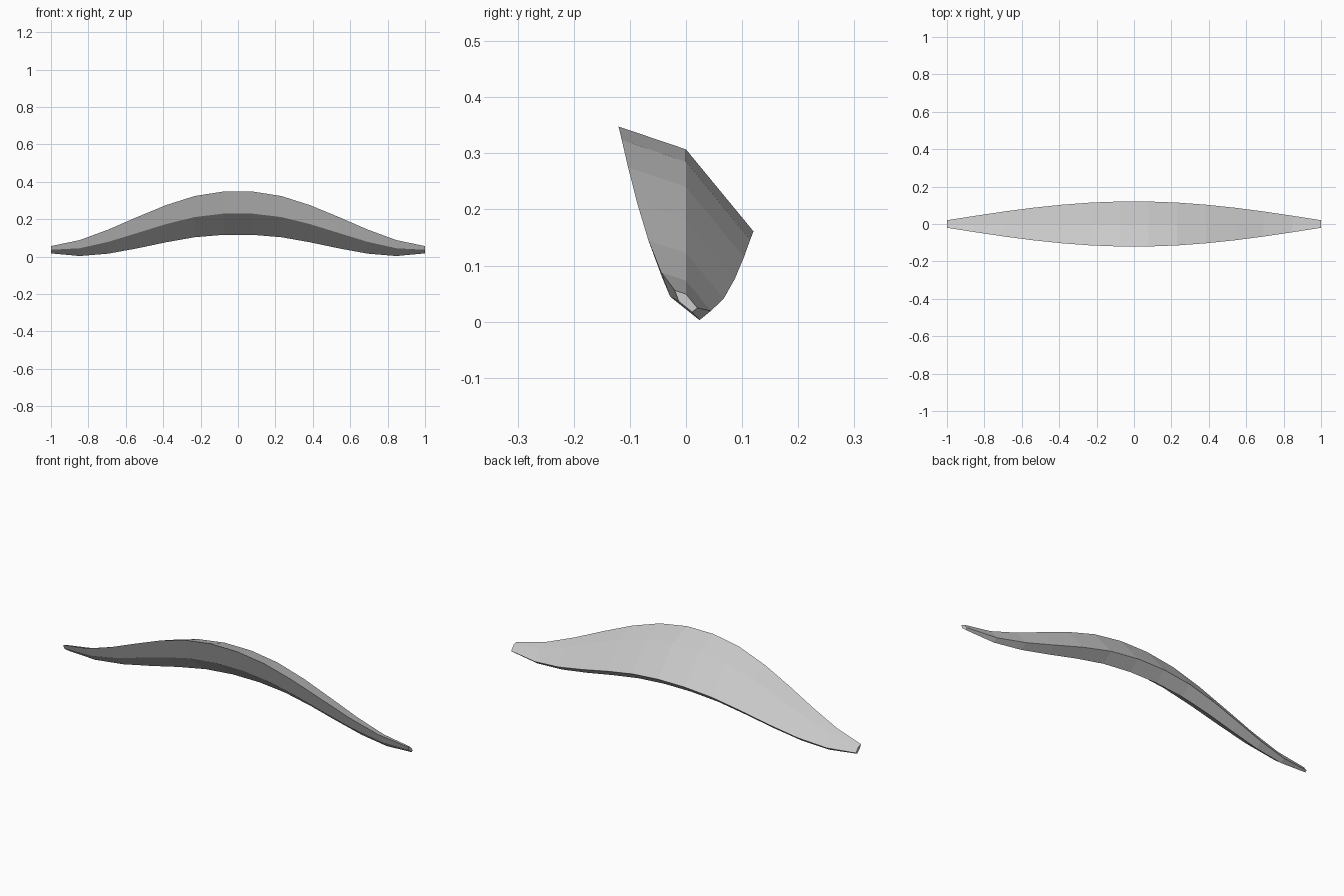
import bpy, bmesh, math

cube = bpy.data.objects.get("Cube")
if cube:
    bpy.data.objects.remove(cube, do_unlink=True)

# Plain grey material
grey = bpy.data.materials.new("light_grey")
grey.use_nodes = True
grey.diffuse_color = (0.6, 0.6, 0.6, 1)
grey.node_tree.nodes["Principled BSDF"].inputs["Base Color"].default_value = (0.6, 0.6, 0.6, 1)

# Five-sided cross-section (y, z) measured from the top ridge
SECTION = [(-0.121, 0.041), (-0.077, -0.078), (0.066, -0.192), (0.121, -0.147), (0, 0)]
# Ridge height at each station, from the middle out to the tip
RIDGE = [0.307, 0.285, 0.24, 0.182, 0.122, 0.073, 0.049]
SEGMENTS = 2 * len(RIDGE) - 1


def station(bm, i):
    """Ring of vertices for station i, tapered towards both tips."""
    x = -1 + 2 * i / SEGMENTS
    ridge = RIDGE[int(abs(x) * SEGMENTS / 2)] if abs(x) < 0.999 else RIDGE[-1]
    size = 1 / 6 + 5 / 6 * math.cos(x * math.pi / 2)
    return [bm.verts.new((x, y * size, ridge + z * size)) for y, z in SECTION]


# Loft the bowed blade and cap both tips
bm = bmesh.new()
rings = [station(bm, i) for i in range(SEGMENTS + 1)]
n = len(SECTION)
for a, b in zip(rings, rings[1:]):
    for k in range(n):
        j = (k + 1) % n
        bm.faces.new((a[k], a[j], b[j], b[k]))
bm.faces.new(rings[0])
bm.faces.new(rings[-1])
bmesh.ops.recalc_face_normals(bm, faces=bm.faces)

mesh = bpy.data.meshes.new("bowed_blade")
bm.to_mesh(mesh)
bm.free()
mesh.materials.append(grey)
blade = bpy.data.objects.new("bowed_blade", mesh)
bpy.context.collection.objects.link(blade)
